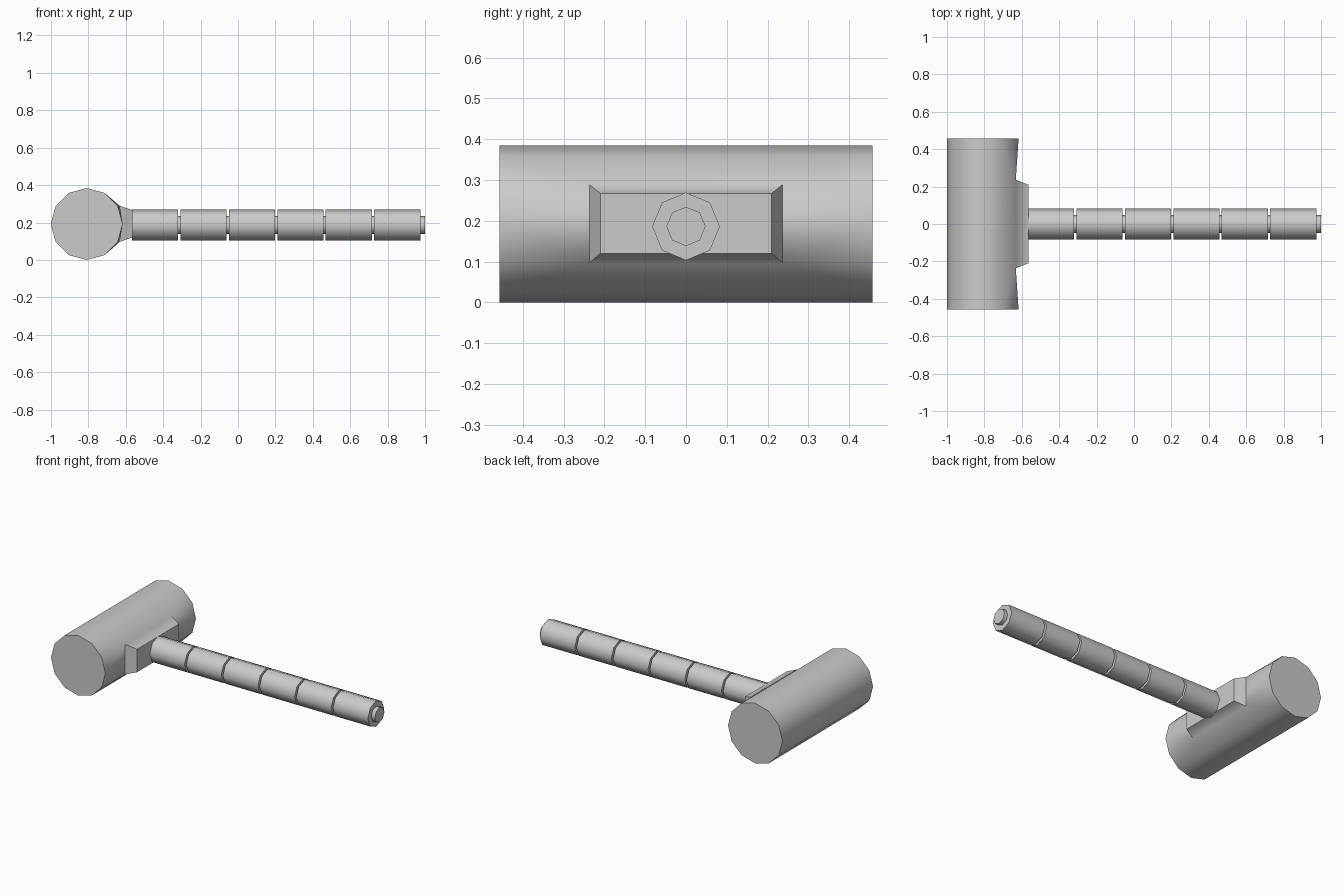
import bpy, bmesh, math

if "Cube" in bpy.data.objects:
    bpy.data.objects.remove(bpy.data.objects["Cube"])

HEAD_X, HEAD_Z, HEAD_R, HALF = -0.809, 0.192, 0.192, 0.457


def make_object(name, bm, angle):
    bmesh.ops.recalc_face_normals(bm, faces=bm.faces)
    mesh = bpy.data.meshes.new(name)
    bm.to_mesh(mesh)
    bm.free()
    ob = bpy.data.objects.new(name, mesh)
    bpy.context.collection.objects.link(ob)
    bpy.ops.object.select_all(action='DESELECT')
    bpy.context.view_layer.objects.active = ob
    ob.select_set(True)
    bpy.ops.object.shade_smooth_by_angle(angle=math.radians(angle))
    return ob


# Head: 12-sided barrel whose handle side blends into a tapered collar
bm = bmesh.new()


def ring(y):
    return [bm.verts.new((HEAD_X + HEAD_R * math.cos(math.radians(30 * i)), y,
                          HEAD_Z + HEAD_R * math.sin(math.radians(30 * i))))
            for i in range(12)]


def rectangle(x, half_y, z0, z1):
    return [bm.verts.new((x, y, z)) for y, z in
            ((-half_y, z0), (half_y, z0), (half_y, z1), (-half_y, z1))]


a, b = ring(-HALF), ring(HALF)
base = rectangle(-0.632, 0.237, 0.097, 0.289)
tip = rectangle(-0.565, 0.21, 0.12, 0.267)
bm.faces.new(a)
bm.faces.new(b)
for i in range(2, 10):
    bm.faces.new((a[i], a[i + 1], b[i + 1], b[i]))
# surface between the barrel and the collar base
bm.faces.new((a[2], b[2], base[2], base[3]))
bm.faces.new((a[10], b[10], base[1], base[0]))
for end, low, high in ((a, base[0], base[3]), (b, base[1], base[2])):
    bm.faces.new((end[2], end[1], high))
    bm.faces.new((end[1], end[0], high))
    bm.faces.new((end[0], low, high))
    bm.faces.new((end[0], end[11], low))
    bm.faces.new((end[11], end[10], low))
# collar
for i in range(4):
    j = (i + 1) % 4
    bm.faces.new((base[i], base[j], tip[j], tip[i]))
bm.faces.new(tip)
make_object("mallet_head", bm, 35)


# Handle: octagonal core with six grip sleeves
def rod(name, x0, x1, radius):
    bm = bmesh.new()
    bmesh.ops.create_cone(bm, cap_ends=True, segments=8, radius1=radius,
                          radius2=radius, depth=x1 - x0)
    for v in bm.verts:
        x, y, z = v.co
        v.co = ((x0 + x1) / 2 + z, x, 0.186 + y)
    return make_object(name, bm, 50)


rod("handle_core", -0.57, 1.0, 0.048)
for i in range(6):
    start = -0.567 + 0.259 * i
    rod(f"grip_sleeve_{i + 1}", start, start + 0.247, 0.083)
